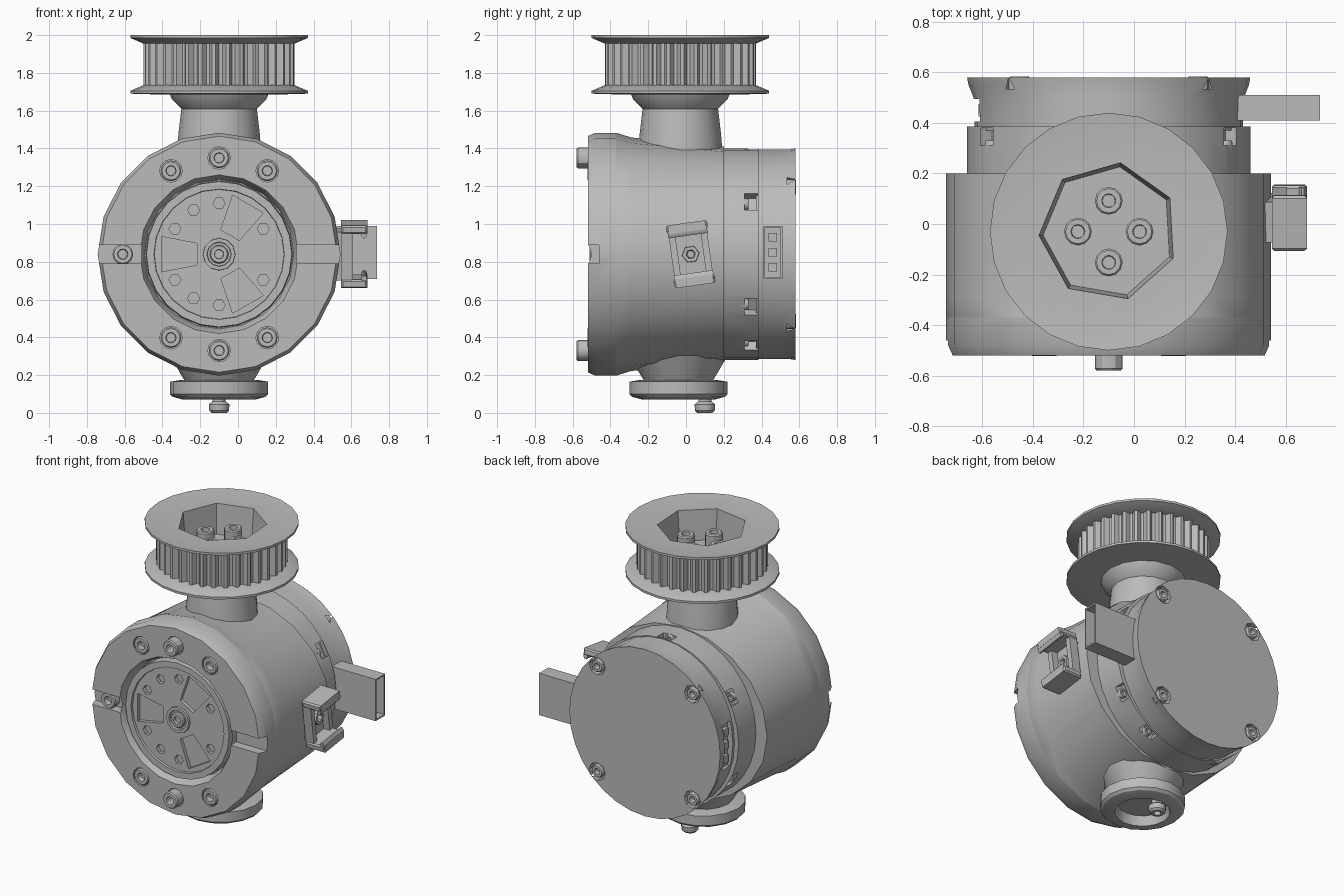
import bpy, bmesh
from math import sin, cos, pi, radians, sqrt
from mathutils import Matrix

if "Cube" in bpy.data.objects:
    bpy.data.objects.remove(bpy.data.objects["Cube"])

CX, CZ, PY = -0.1, 0.84, -0.03        # body axis (x, z) and pulley axis y

grey = bpy.data.materials.new("machined_grey")
grey.use_nodes = True
GREY = (0.5, 0.5, 0.5, 1)
grey.diffuse_color = GREY
grey.node_tree.nodes["Principled BSDF"].inputs["Base Color"].default_value = GREY


def add_loft(bm, axis, origin, rings, n=16, phase=0.0, tooth=0.0):
    """Skin rings (t, ru, rv) along an axis and cap both ends."""
    loops = []
    for t, ru, rv in rings:
        loop = []
        for k in range(n):
            a = phase + 2 * pi * k / n
            d = tooth if k % 4 > 1 else 0
            u, v = (ru - d) * cos(a), (rv - d) * sin(a)
            p = {"X": (t, u, v), "Y": (u, t, v), "Z": (u, v, t)}[axis]
            loop.append(bm.verts.new([p[i] + origin[i] for i in range(3)]))
        loops.append(loop)
    for a, b in zip(loops, loops[1:]):
        for k in range(n):
            bm.faces.new((a[k], a[(k + 1) % n], b[(k + 1) % n], b[k]))
    bm.faces.new(loops[0])
    bm.faces.new(loops[-1])


def finish(name, bm, smooth=True):
    bmesh.ops.recalc_face_normals(bm, faces=bm.faces)
    if bm.calc_volume(signed=True) < 0:
        bmesh.ops.reverse_faces(bm, faces=bm.faces)
    mesh = bpy.data.meshes.new(name)
    bm.to_mesh(mesh)
    bm.free()
    ob = bpy.data.objects.new(name, mesh)
    bpy.context.collection.objects.link(ob)
    mesh.materials.append(grey)
    if smooth:
        soften(ob)
    return ob


def select(ob):
    bpy.ops.object.select_all(action="DESELECT")
    ob.select_set(True)
    bpy.context.view_layer.objects.active = ob


def soften(ob):
    select(ob)
    bpy.ops.object.shade_smooth_by_angle(angle=radians(30))


def loft(name, axis, origin, rings, **kw):
    bm = bmesh.new()
    rings = [r if len(r) == 3 else (r[0], r[1], r[1]) for r in rings]
    add_loft(bm, axis, origin, rings, **kw)
    return finish(name, bm)


def add_box(bm, centre, size, turn=Matrix()):
    bmesh.ops.create_cube(bm, size=1, matrix=Matrix.Translation(centre) @ turn
                          @ Matrix.Diagonal((*size, 1)))


def cut(ob, bm):
    """Subtract the solids in bm from ob."""
    cutter = finish(ob.name + "_cutter", bm, False)
    cutter.hide_render = True
    mod = ob.modifiers.new("cut", "BOOLEAN")
    mod.operation, mod.solver, mod.object = "DIFFERENCE", "EXACT", cutter
    select(ob)
    bpy.ops.object.modifier_apply(modifier=mod.name)
    bpy.data.objects.remove(cutter)
    soften(ob)


def bolt(name, axis, origin, sign, r=0.055, h=0.06):
    """Cap screw with a hex socket; origin is the centre of its top."""
    loft(name, axis, origin, [(-sign * h, r), (-sign * 0.008, r), (0, r * 0.88),
                              (0, r * 0.5), (-sign * h * 0.6, r * 0.45)], n=12)


def polar(deg, r, y):
    a = radians(deg)
    return (CX + r * cos(a), y, CZ + r * sin(a))


# Motor housing, tapering slightly in height behind its round front flange
loft("housing", "Y", (CX, 0, CZ),
     [(-0.40, 0.63), (-0.37, 0.643), (-0.29, 0.643, 0.618), (0.2, 0.643, 0.57)], n=20)

# Front flange with a recessed opening, side notches and bolt holes
front = loft("front_flange", "Y", (CX, 0, CZ),
             [(-0.435, 0.395), (-0.5, 0.41), (-0.52, 0.42), (-0.52, 0.625), (-0.48, 0.643),
              (-0.37, 0.643)], n=20)
bm = bmesh.new()
FACE_BOLTS = (60, 90, 120, 240, 270, 300)
for deg in FACE_BOLTS:
    add_loft(bm, "Y", polar(deg, 0.51, 0), [(-0.6, .06, .06), (-0.47, .06, .06)], n=12)
for side in (-1, 1):
    add_box(bm, (CX + side * 0.56, -0.53, CZ), (0.3, 0.14, 0.1))
cut(front, bm)
for deg in FACE_BOLTS:
    proud = deg in (90, 270)
    bolt("face_bolt", "Y", polar(deg, 0.51, -0.58 if proud else -0.522), -1, h=0.12 if proud else 0.06)
bolt("notch_bolt", "Y", polar(180, 0.51, -0.51), -1)

# Front rim ring and pierced rotor plate
loft("rotor_rim", "Y", (CX, 0, CZ), [(-0.42, 0.39), (-0.5, 0.385), (-0.5, 0.345), (-0.46, 0.34)], n=24)
plate = loft("rotor_plate", "Y", (CX, 0, CZ), [(-0.36, 0.345), (-0.485, 0.345)], n=24)
bm = bmesh.new()
for deg in (60, 180, 300):
    loops = []
    for y in (-0.6, -0.41):
        loops.append([bm.verts.new(polar(deg + da, r, y)) for da, r in
                      ((-26, 0.13), (-17, 0.32), (17, 0.32), (26, 0.13))])
    bm.faces.new(loops[0])
    bm.faces.new(loops[1])
    for k in range(4):
        j = (k + 1) % 4
        bm.faces.new((loops[0][k], loops[0][j], loops[1][j], loops[1][k]))
for deg in (30, 90, 120, 150, 210, 240, 270, 330):
    add_loft(bm, "Y", polar(deg, 0.27, 0), [(-0.6, .032, .032), (-0.42, .032, .032)], n=6)
cut(plate, bm)
loft("rotor_hub", "Y", (CX, 0, CZ), [(-0.44, 0.09), (-0.5, 0.085), (-0.5, 0.065), (-0.47, 0.06)], n=12)
bolt("hub_bolt", "Y", (CX, -0.505, CZ), -1, 0.05, 0.05)

# Rear spacer ring with bolt notches
spacer = loft("rear_spacer", "Y", (CX, 0, CZ), [(0.18, 0.56), (0.385, 0.56)], n=32)
NOTCHES = (30, 90, 150, 210, 240, 300, 330)
bm = bmesh.new()
for deg in NOTCHES:
    add_box(bm, polar(deg, 0.55, 0.345), (0.09, 0.07, 0.1), Matrix.Rotation(-radians(deg), 4, "Y"))
cut(spacer, bm)
for deg in NOTCHES:
    bolt("spacer_bolt", "Y", polar(deg, 0.53, 0.33), 1, 0.03, 0.04)

# Rear cover with screw pockets and a side socket
cover = loft("rear_cover", "Y", (CX, 0, CZ),
             [(0.37, 0.53, 0.555), (0.50, 0.535, 0.555), (0.55, 0.555), (0.58, 0.56)], n=32)
bm = bmesh.new()
CORNERS = (45, 135, 225, 315)
for deg in CORNERS:
    add_loft(bm, "Y", polar(deg, 0.5, 0), [(0.535, .06, .06), (0.7, .06, .06)], n=8)
add_box(bm, (CX - 0.54, 0.45, CZ), (0.1, 0.09, 0.3))
cut(cover, bm)
for deg in CORNERS:
    bolt("cover_bolt", "Y", polar(deg, 0.5, 0.583), 1, 0.042, 0.06)
bm = bmesh.new()
for z in (-0.09, 0, 0.09):
    add_box(bm, (CX - 0.49, 0.45, CZ + z), (0.05, 0.05, 0.05))
finish("side_socket_pins", bm, False)

# Hollow cable connector on the left side
R2 = sqrt(2)
loft("connector_shell", "X", (0, 0.46, 0.85),
     [(0.36, .05 * R2, .14 * R2), (0.735, .05 * R2, .14 * R2),
      (0.735, .041 * R2, .13 * R2), (0.55, .041 * R2, .13 * R2)], n=4, phase=pi / 4)
bm = bmesh.new()
for z in (-0.08, 0, 0.08):
    add_box(bm, (0.58, 0.46, 0.85 + z), (0.08, 0.045, 0.045))
finish("connector_pins", bm, False)

# Tilted cable clip on the left side
tilt = Matrix.Rotation(radians(8), 4, "X")
parts = []
bm = bmesh.new()
for y in (-0.085, 0.085):
    add_box(bm, (0.575, y, 0), (0.06, 0.035, 0.27))
add_box(bm, (0.535, 0, 0), (0.05, 0.16, 0.26))
parts.append(finish("clip_frame", bm, False))
for s in (-1, 1):
    parts.append(loft("clip_bar", "Y", (0.615, 0, s * 0.145),
                      [(-0.11, .085, .02), (-0.1, .098, .032), (0.1, .098, .032), (0.11, .085, .02)],
                      n=4, phase=pi / 4))
    parts.append(loft("clip_lip", "Y", (0.668, 0, s * 0.128),
                      [(-0.105, .016, .03), (0.105, .016, .03)], n=10))
parts.append(loft("clip_screw", "X", (0, 0, 0), [(0.5, 0.05), (0.59, 0.045), (0.59, 0.025), (0.56, 0.02)], n=6))
for ob in parts:
    ob.matrix_world = Matrix.Translation((0, 0.025, CZ)) @ tilt

# Shaft neck
loft("shaft_neck", "Z", (CX, PY, 0),
     [(1.3, 0.23), (1.48, 0.215), (1.61, 0.2), (1.66, 0.25), (1.71, 0.27)], n=16)

# Belt pulley: toothed drum, flanges and seven-sided pocket with bolts
drum = loft("pulley_drum", "Z", (CX, PY, 0), [(1.71, 0.40), (1.98, 0.40)], n=136, tooth=0.03)
loft("lower_flange", "Z", (CX, PY, 0),
     [(1.685, 0.3), (1.69, 0.47), (1.705, 0.47), (1.735, 0.40)], n=24)
flange = loft("upper_flange", "Z", (CX, PY, 0),
              [(1.955, 0.40), (1.985, 0.47), (2.0, 0.47), (1.99, 0.38)], n=24)
for ob in (drum, flange):
    bm = bmesh.new()
    add_loft(bm, "Z", (CX, PY, 0), [(1.79, .26, .26), (2.1, .285, .285)], n=7, phase=radians(-74))
    cut(ob, bm)
for x, y in ((0.122, 0), (-0.122, 0), (0, 0.122), (0, -0.122)):
    bolt("pulley_bolt", "Z", (CX + x, PY + y, 1.91), 1, 0.055, 0.13)

# Bottom bearing flange with a shallow recess and a locking screw
loft("bottom_neck", "Z", (CX, PY - 0.01, 0), [(0.15, 0.17), (0.2, 0.2), (0.32, 0.27)], n=16)
loft("bottom_flange", "Z", (CX, PY - 0.01, 0),
     [(0.175, 0.2), (0.165, 0.26), (0.1, 0.26), (0.085, 0.245), (0.07, 0.19),
      (0.07, 0.17), (0.13, 0.15)], n=16)
loft("bottom_screw", "Z", (CX, 0.1, 0),
     [(0.15, 0.035), (0.06, 0.035), (0.045, 0.055), (0.012, 0.052), (0, 0.04), (0, 0.022), (0.025, 0.02)], n=12)
